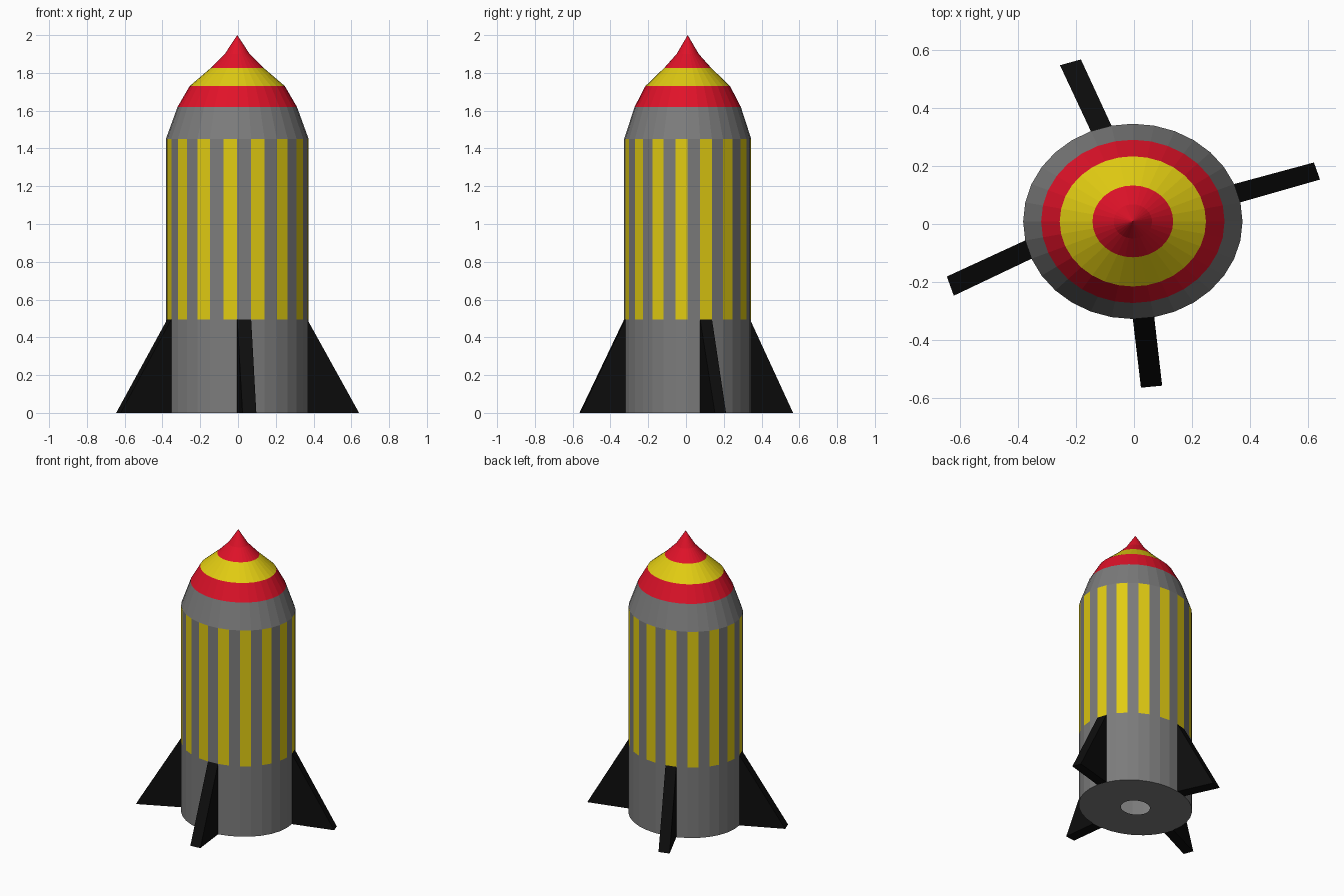
import bpy
from math import cos, sin, tau

if "Cube" in bpy.data.objects:
    bpy.data.objects.remove(bpy.data.objects["Cube"])

SIDES = 32
CX, CY = -0.004, 0.009      # hull axis
FLAT = 0.89                 # hull is slightly elliptical


def material(name, rgb):
    m = bpy.data.materials.new(name)
    m.diffuse_color = (*rgb, 1)
    m.use_nodes = True
    m.node_tree.nodes["Principled BSDF"].inputs["Base Color"].default_value = m.diffuse_color
    return m


GREY = material("grey", (0.2, 0.2, 0.2))
YELLOW = material("yellow", (0.75, 0.6, 0.006))
RED = material("red", (0.75, 0.006, 0.022))
BLACK = material("black", (0.004, 0.004, 0.004))


def rim(i, r, z):
    a = tau * i / SIDES
    return (CX + r * cos(a), CY + FLAT * r * sin(a), z)


def add_object(name, verts, faces, mats):
    me = bpy.data.meshes.new(name)
    me.from_pydata(verts, [], faces)
    for m in mats:
        me.materials.append(m)
    ob = bpy.data.objects.new(name, me)
    bpy.context.collection.objects.link(ob)
    return ob


def lathe(name, profile, mats):
    """Elliptical flat-sided band; several materials alternate per side."""
    verts, faces, sides = [], [], []
    for r, z in profile:
        verts += [rim(i, r, z) for i in range(SIDES)]
    for k in range(len(profile) - 1):
        for i in range(SIDES):
            j = (i + 1) % SIDES
            a, b = k * SIDES, (k + 1) * SIDES
            faces.append((a + i, a + j, b + j, b + i))
            sides.append(i)
    # pointed end closes with a triangle fan
    if profile[-1][0] == 0:
        tip = (len(profile) - 1) * SIDES
        verts = verts[:tip + 1]
        faces = [tuple(v for v in f if v < tip) + (tip,) if max(f) >= tip else f
                 for f in faces]
    ob = add_object(name, verts, faces, mats)
    for p, i in zip(ob.data.polygons, sides):
        p.material_index = i % len(mats)
    return ob


# Hull: base ring with open exhaust hole, lower hull, stripes, shoulder
R = 0.378
lathe("lower_hull", [(0.097, 0), (R, 0), (R, 0.495)], [GREY])
lathe("striped_hull", [(R, 0.495), (R, 1.45)], [GREY, YELLOW])
lathe("shoulder", [(R, 1.45), (0.316, 1.62)], [GREY])

# Nose: coloured bands and tip
lathe("nose_red_band", [(0.316, 1.62), (0.252, 1.73)], [RED])
lathe("nose_yellow_band", [(0.252, 1.73), (0.139, 1.827)], [YELLOW])
lathe("nose_tip", [(0.139, 1.827), (0.066, 1.9), (0, 2.0)], [RED])

# Fins: wedges growing out of one hull side each, to two outer ground points
FINS = {
    "right_fin": (1, (0.641, 0.153), (0.62, 0.212)),
    "back_fin": (9, (-0.183, 0.567), (-0.255, 0.547)),
    "left_fin": (17, (-0.645, -0.181), (-0.621, -0.247)),
    "front_fin": (24, (0.024, -0.564), (0.097, -0.557)),
}
for name, (i, p, q) in FINS.items():
    verts = [rim(i, R, 0), rim(i + 1, R, 0), rim(i, R, 0.495), rim(i + 1, R, 0.495),
             (*p, 0), (*q, 0)]
    faces = [(4, 5, 3, 2), (0, 4, 2), (1, 3, 5), (0, 1, 5, 4)]
    add_object(name, verts, faces, [BLACK])
